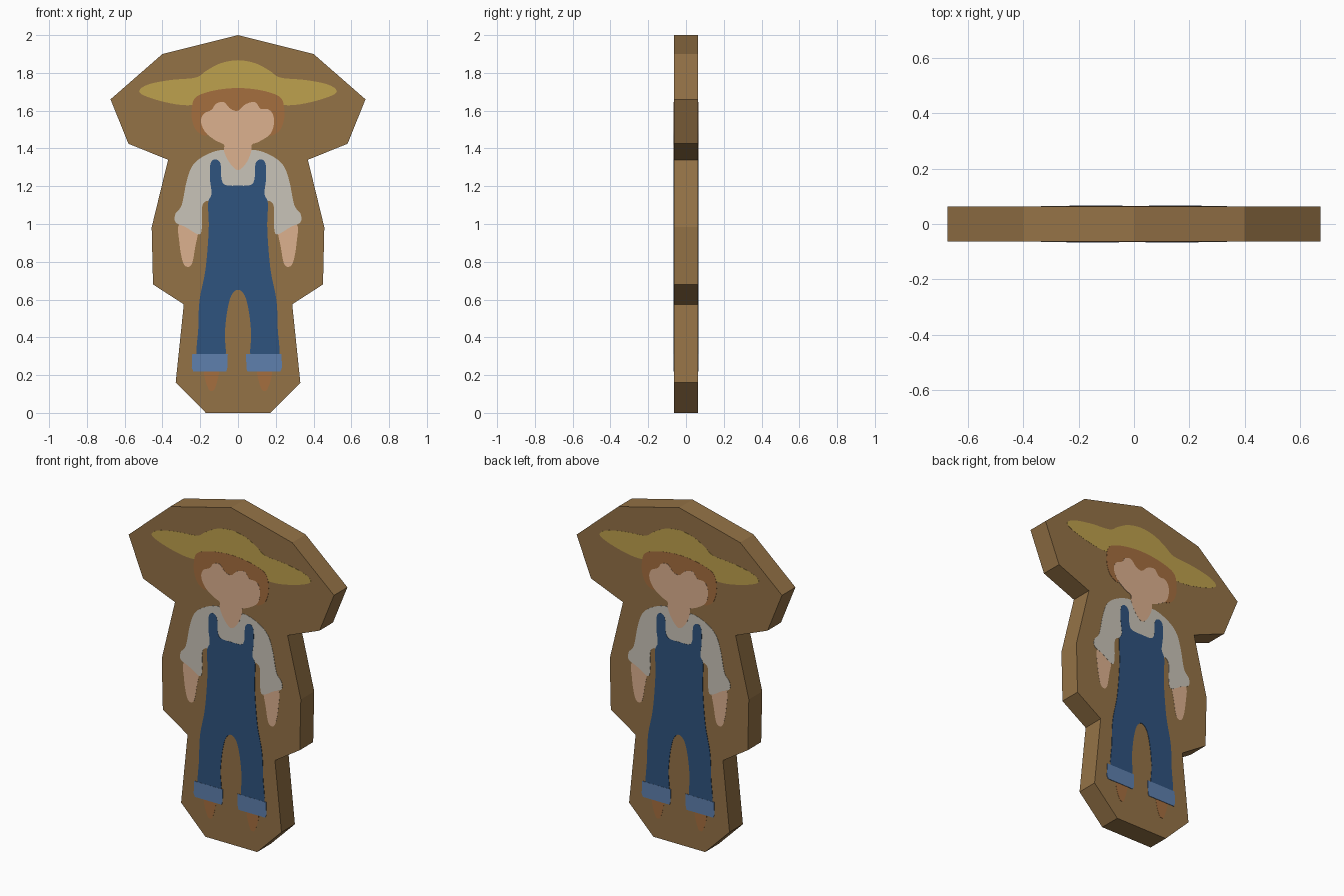
import bpy, bmesh

if "Cube" in bpy.data.objects:
    bpy.data.objects.remove(bpy.data.objects["Cube"])

BOARD = 0.062    # half thickness of the wooden board
STEP = 0.0008    # paint layer thickness


def material(name, r, g, b):
    lin = [((c / 255 + 0.055) / 1.055) ** 2.4 for c in (r, g, b)]
    m = bpy.data.materials.new(name)
    m.diffuse_color = (*lin, 1)
    m.use_nodes = True
    m.node_tree.nodes["Principled BSDF"].inputs["Base Color"].default_value = m.diffuse_color
    return m


WOOD = material("brown wood", 148, 114, 70)
STRAW = material("straw yellow", 190, 161, 77)
HAIR = material("auburn", 165, 110, 63)
SKIN = material("skin", 220, 177, 143)
WHITE = material("off white", 201, 196, 184)
BLUE = material("denim blue", 47, 83, 126)
CUFF = material("light denim", 94, 128, 174)


def mirrored(half):
    """Close a right-hand half profile by mirroring it over x = 0."""
    return half + [(-x, z) for x, z in reversed(half) if abs(x) > 1e-6]


def flipped(pts):
    return [(-x, z) for x, z in pts]


def smooth(pts, n=5):
    """Closed Catmull-Rom curve through the points."""
    out, k = [], len(pts)
    for i in range(k):
        p = [pts[(i + j - 1) % k] for j in range(4)]
        for s in range(n):
            t = s / n
            out.append(tuple(0.5 * (2 * b + (c - a) * t + (2 * a - 5 * b + 4 * c - d) * t * t
                                    + (3 * b - a - 3 * c + d) * t ** 3)
                             for a, b, c, d in zip(*p)))
    return out


def slab(bm, pts, y0, y1, side=1):
    """Extruded profile; side=-1 turns it half a turn about z."""
    a = [bm.verts.new((x * side, y0 * side, z)) for x, z in pts]
    b = [bm.verts.new((x * side, y1 * side, z)) for x, z in pts]
    bm.faces.new(a)
    bm.faces.new(b[::-1])
    for i in range(len(pts)):
        j = (i + 1) % len(pts)
        bm.faces.new((a[i], b[i], b[j], a[j]))


def finish(bm, name, mat):
    bmesh.ops.recalc_face_normals(bm, faces=bm.faces)
    bmesh.ops.triangulate(bm, faces=[f for f in bm.faces if len(f.verts) > 4])
    me = bpy.data.meshes.new(name)
    bm.to_mesh(me)
    bm.free()
    me.materials.append(mat)
    bpy.context.collection.objects.link(bpy.data.objects.new(name, me))


def painted(name, mat, layer, *profiles):
    """Thin plates on both faces of the board."""
    bm = bmesh.new()
    for side in (1, -1):
        for pts in profiles:
            slab(bm, pts, -BOARD - layer * STEP, -BOARD + 0.002, side)
    finish(bm, name, mat)


# wooden board
bm = bmesh.new()
slab(bm, mirrored([(0, 2), (.40, 1.90), (.675, 1.66), (.58, 1.425), (.37, 1.34), (.457, .983),
                   (.45, .68), (.287, .575), (.33, .16), (.17, 0)]), -BOARD - .001, BOARD + .001 - .001 + .001)
finish(bm, "board", WOOD)
BOARD += .001

# straw hat
painted("hat", STRAW, 1, smooth(mirrored([
    (0, 1.867), (.095, 1.85), (.17, 1.81), (.225, 1.775), (.36, 1.762), (.48, 1.737),
    (.523, 1.70), (.46, 1.666), (.33, 1.634), (.22, 1.63), (0, 1.65)])))

# hair
painted("hair", HAIR, 2, smooth(mirrored([
    (0, 1.72), (.11, 1.71), (.195, 1.687), (.232, 1.66), (.245, 1.61), (.243, 1.55),
    (.22, 1.495), (.175, 1.467), (.14, 1.48), (0, 1.5)])))

# face and neck
painted("face", SKIN, 3, smooth([
    (-.196, 1.54), (-.182, 1.583), (-.14, 1.605), (-.116, 1.637), (-.075, 1.645), (-.04, 1.61),
    (0, 1.60), (.04, 1.634), (.09, 1.645), (.12, 1.61), (.16, 1.607), (.185, 1.58), (.19, 1.53),
    (.17, 1.475), (.11, 1.435), (.073, 1.42), (.07, 1.385), (.045, 1.325), (0, 1.285), (-.045, 1.325),
    (-.074, 1.385), (-.075, 1.42), (-.12, 1.443), (-.172, 1.485)]))

# shirt with rolled sleeves
painted("shirt", WHITE, 2, smooth(mirrored([
    (0, 1.37), (.085, 1.392), (.175, 1.363), (.24, 1.31), (.272, 1.226), (.298, 1.10), (.331, 1.055),
    (.331, 1.01), (.28, .985), (.205, .945), (.19, 1.0), (.19, 1.09), (.17, 1.12), (.14, 1.12), (0, 1.12)])))

# hands
hand = smooth([(.31, 1.0), (.31, .90), (.295, .81), (.275, .775), (.245, .787), (.228, .87), (.213, 1.0)])
painted("hands", SKIN, 1, hand, flipped(hand))

# overalls
painted("overalls", BLUE, 3, smooth(mirrored([
    (0, 1.203), (.065, 1.206), (.087, 1.236), (.093, 1.32), (.122, 1.342), (.146, 1.318), (.148, 1.236),
    (.14, 1.16), (.158, 1.11), (.155, .97), (.172, .76), (.203, .6), (.21, .45), (.21, .28),
    (.075, .28), (.07, .42), (.057, .54), (.035, .622), (0, .652)])))

# trouser cuffs
cuff = [(.045, .235), (.05, .22), (.225, .22), (.233, .24), (.23, .313), (.042, .313)]
painted("cuffs", CUFF, 4, cuff, [(x - .012, z) for x, z in flipped(cuff)])

# feet
foot = smooth([(.105, .23), (.107, .18), (.125, .125), (.14, .117), (.155, .125), (.175, .18), (.175, .23)])
painted("feet", HAIR, 1, foot, flipped(foot))
